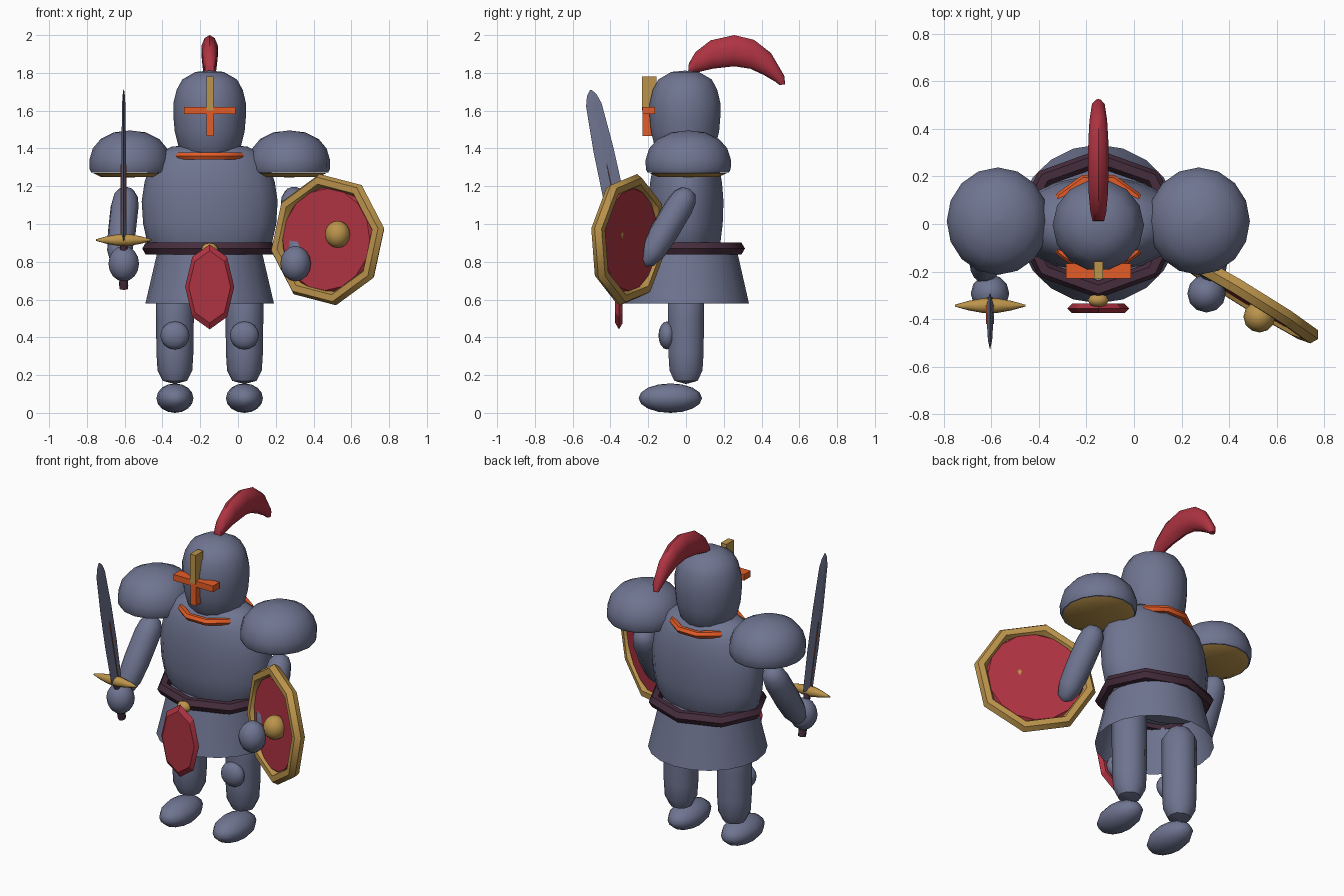
import bpy, bmesh, math
from mathutils import Vector, Matrix

if "Cube" in bpy.data.objects:
    bpy.data.objects.remove(bpy.data.objects["Cube"])

def material(name, rgb):
    m = bpy.data.materials.new(name)
    m.diffuse_color = (*rgb, 1)
    m.use_nodes = True
    m.node_tree.nodes["Principled BSDF"].inputs["Base Color"].default_value = m.diffuse_color
    return m

STEEL = material("blue_steel", (.160, .178, .285))
GOLD = material("gold", (.50, .295, .07))
RED = material("crimson", (.43, .034, .055))
ORANGE = material("orange", (.78, .107, .02))
LEATHER = material("dark_leather", (.062, .026, .046))
CX = -0.15  # the body's centre line

def finish(name, bm, mat, matrix=Matrix(), sharp=45):
    bm.transform(matrix)
    bmesh.ops.remove_doubles(bm, verts=bm.verts, dist=1e-5)
    bmesh.ops.recalc_face_normals(bm, faces=bm.faces)
    for f in bm.faces:
        f.smooth = True
    for e in bm.edges:
        if len(e.link_faces) == 2 and e.calc_face_angle() > math.radians(sharp):
            e.smooth = False
    me = bpy.data.meshes.new(name)
    bm.to_mesh(me)
    bm.free()
    me.materials.append(mat)
    ob = bpy.data.objects.new(name, me)
    bpy.context.collection.objects.link(ob)
    return ob

def loft(name, rings, mat, matrix=Matrix(), closed=False, caps=(True, True), sharp=45):
    """Skin a list of equal-length point rings."""
    bm = bmesh.new()
    vs = [[bm.verts.new(p) for p in ring] for ring in rings]
    n = len(vs[0])
    for a in range(len(vs) if closed else len(vs) - 1):
        r, s = vs[a], vs[(a + 1) % len(vs)]
        for i in range(n):
            bm.faces.new((r[i], r[(i + 1) % n], s[(i + 1) % n], s[i]))
    if not closed:
        for use, ring in zip(caps, (vs[0], vs[-1])):
            if use:
                bm.faces.new(ring)
    return finish(name, bm, mat, matrix, sharp)

def circle(n, rx, ry, z, turn=0):
    return [(rx * math.cos(turn + math.tau * i / n), ry * math.sin(turn + math.tau * i / n), z)
            for i in range(n)]

def lathe(name, profile, mat, loc=(CX, 0, 0), segs=14, sy=1, rot=Matrix(), caps=(True, True)):
    """Revolve (radius, height) points."""
    rings = [circle(segs, max(r, .002), max(r, .002) * sy, z) for r, z in profile]
    return loft(name, rings, mat, Matrix.Translation(loc) @ rot, caps=caps)

def ring(name, rx, ry, minor, mat, matrix, segs, turn=0):
    rings = []
    for i in range(segs):
        a = turn + math.tau * i / segs
        rings.append([((rx + minor * math.cos(b)) * math.cos(a), (ry + minor * math.cos(b)) * math.sin(a),
                       minor * math.sin(b)) for b in [math.tau * j / 6 for j in range(6)]])
    return loft(name, rings, mat, matrix, closed=True)

def ball(name, loc, size, mat, u=12, v=8):
    bm = bmesh.new()
    bmesh.ops.create_uvsphere(bm, u_segments=u, v_segments=v, radius=1)
    return finish(name, bm, mat, Matrix.Translation(loc) @ Matrix.Diagonal((*size, 1)), 60)

def box(name, lo, hi, mat):
    lo, hi = Vector(lo), Vector(hi)
    bm = bmesh.new()
    bmesh.ops.create_cube(bm, size=1)
    return finish(name, bm, mat, Matrix.Translation((lo + hi) / 2) @ Matrix.Diagonal((*(hi - lo), 1)))

def aim(direction):
    return Vector(direction).to_track_quat('Z', 'Y').to_matrix().to_4x4()

# Helmet with visor cross
lathe("helmet", [(.14, 1.37), (.165, 1.41), (.185, 1.49), (.192, 1.57), (.192, 1.64), (.175, 1.71),
                 (.145, 1.765), (.075, 1.805), (0, 1.812)], STEEL, (CX, -.005, 0))
box("visor_slit", (-.285, -.23, 1.582), (-.012, -.165, 1.62), ORANGE)
box("nose_guard", (-.168, -.232, 1.60), (-.13, -.157, 1.78), GOLD)
box("breath_slit", (-.168, -.23, 1.465), (-.13, -.17, 1.60), ORANGE)

# Plume: ellipses between an upper and a lower (y, z) edge
upper = [(.015, 1.85), (.05, 1.91), (.13, 1.972), (.255, 2.0), (.36, 1.975), (.45, 1.905), (.52, 1.785), (.525, 1.74)]
lower = [(.01, 1.79), (.05, 1.80), (.14, 1.822), (.255, 1.835), (.34, 1.822), (.41, 1.79), (.475, 1.752), (.495, 1.735)]
widths = [.025, .035, .043, .046, .044, .039, .028, .018]
plume = []
for (y1, z1), (y0, z0), w in zip(upper, lower, widths):
    plume.append([(w * math.sin(a), (y1 + y0) / 2 + (y1 - y0) / 2 * math.cos(a),
                   (z1 + z0) / 2 + (z1 - z0) / 2 * math.cos(a)) for a in [math.tau * k / 10 for k in range(10)]])
loft("plume", plume, RED, Matrix.Translation((CX, 0, 0)))

# Torso, collar, belt and skirt
lathe("torso", [(.28, .84), (.33, .90), (.352, 1.0), (.36, 1.12), (.345, 1.22), (.315, 1.31),
                (.265, 1.375), (.20, 1.41), (0, 1.425)], STEEL, segs=18, sy=.56)
ring("collar", .195, .195, .022, ORANGE, Matrix.Translation((CX, 0, 1.36)), 10)
ring("belt", .32, .275, .037, LEATHER, Matrix.Translation((CX, 0, .87)), 8)
lathe("skirt", [(.34, .58), (.275, .86)], STEEL, segs=20, caps=(False, True)).data.transform(
    Matrix.Diagonal((1, .98, 1, 1)))
ball("buckle", (CX, -.32, .865), (.045, .03, .035), GOLD, 8, 6)

# Front flap: elongated octagon plate with thin edges
flap = [circle(8, .13 * k, .225 * k, z, math.pi / 2) for k, z in ((.85, -.02), (1, 0), (.85, .02))]
loft("front_flap", flap, RED, Matrix.Translation((CX, -.355, .667)) @ Matrix.Rotation(math.pi / 2, 4, 'X'), sharp=25)

# Paired limbs and shoulder armour
arm_top, arm_low = (.02, 1.185), (-.225, .775)
for side, s in (("right", -1), ("left", 1)):
    px = CX + s * .422
    lathe(side + "_shoulder_plate", [(.205, 1.272), (.214, 1.29), (.215, 1.34), (.197, 1.40), (.155, 1.45),
                                     (.085, 1.485), (0, 1.495)], STEEL, (px, .012, 0), 16, 1.05)
    lathe(side + "_shoulder_lining", [(0, 1.247), (.155, 1.25), (.198, 1.271)], GOLD, (px, .012, 0), 16, 1.05)
    start = Vector((CX + s * .44, *arm_top))
    end = Vector((CX + s * .485, *arm_low))
    d = (end - start).length
    lathe(side + "_arm", [(0, 0), (.042, .012), (.066, .05), (.075, .11), (.075, .27), (.068, .38),
                          (.045, d - .03), (0, d)], STEEL, start, 10, 1, aim(end - start))
    ball(side + "_hand", (CX + s * .455, -.292, .79), (.081, .08, .094), STEEL)
    lx = CX + s * .184
    lathe(side + "_leg", [(0, .153), (.065, .17), (.092, .225), (.098, .32), (.1, .5), (.1, .68), (.06, .74)],
          STEEL, (lx, 0, 0), 10)
    ball(side + "_knee_guard", (lx, -.10, .41), (.077, .046, .074), STEEL)
    ball(side + "_foot", (lx, -.083, .078), (.098, .168, .078), STEEL)

# Sword
SX = CX - .455
low, tip = Vector((SX, -.335, .92)), Vector((SX, -.505, 1.71))
sword = Matrix.Translation(low) @ aim(tip - low)
axis = (tip - low).normalized()
across = Vector((0, axis.z, -axis.y))
L = (tip - low).length
blade = []
for t, w, th in ((0, .048, .014), (.3, .056, .013), (.6, .054, .012), (.9, .042, .009), (.965, .026, .006), (1, .004, .002)):
    c = low + axis * L * t
    blade.append([c + across * w, c + Vector((th, 0, 0)), c - across * w, c - Vector((th, 0, 0))])
loft("sword_blade", blade, STEEL, sharp=20)
groove = []
for t, w in ((.03, .006), (.45, .006), (.5, .001)):
    c = low + axis * L * t
    groove.append([c + across * w, c + Vector((.016, 0, 0)), c - across * w, c - Vector((.016, 0, 0))])
loft("blade_groove", groove, ORANGE)
lathe("sword_guard", [(.004, -.148), (.02, -.09), (.031, -.03), (.031, .03), (.02, .09), (.004, .148)],
      GOLD, (SX, -.343, .915), 8, 1, Matrix.Rotation(math.pi / 2, 4, 'Y'))
lathe("sword_grip", [(.022, -.27), (.024, -.25), (.02, 0)], LEATHER, low, 8, 1, aim(axis))

# Shield: local z is the facing direction, local y is up
n = Vector((-.61, -1, .055)).normalized()
u = Vector((0, 0, 1)).cross(n).normalized()
v = n.cross(u)
face = Matrix.Translation((.475, -.305, .917)) @ Matrix((u, v, n)).transposed().to_4x4()
ring("shield_rim", .316, .316, .037, GOLD, face, 8, math.radians(10))
disc = [circle(16, r, r, z) for r, z in ((.27, -.016), (.283, 0), (.27, .016))]
loft("shield_face", disc, RED, face, sharp=30)
ball("shield_boss", (.527, -.39, .945), (.067, .066, .072), GOLD)
